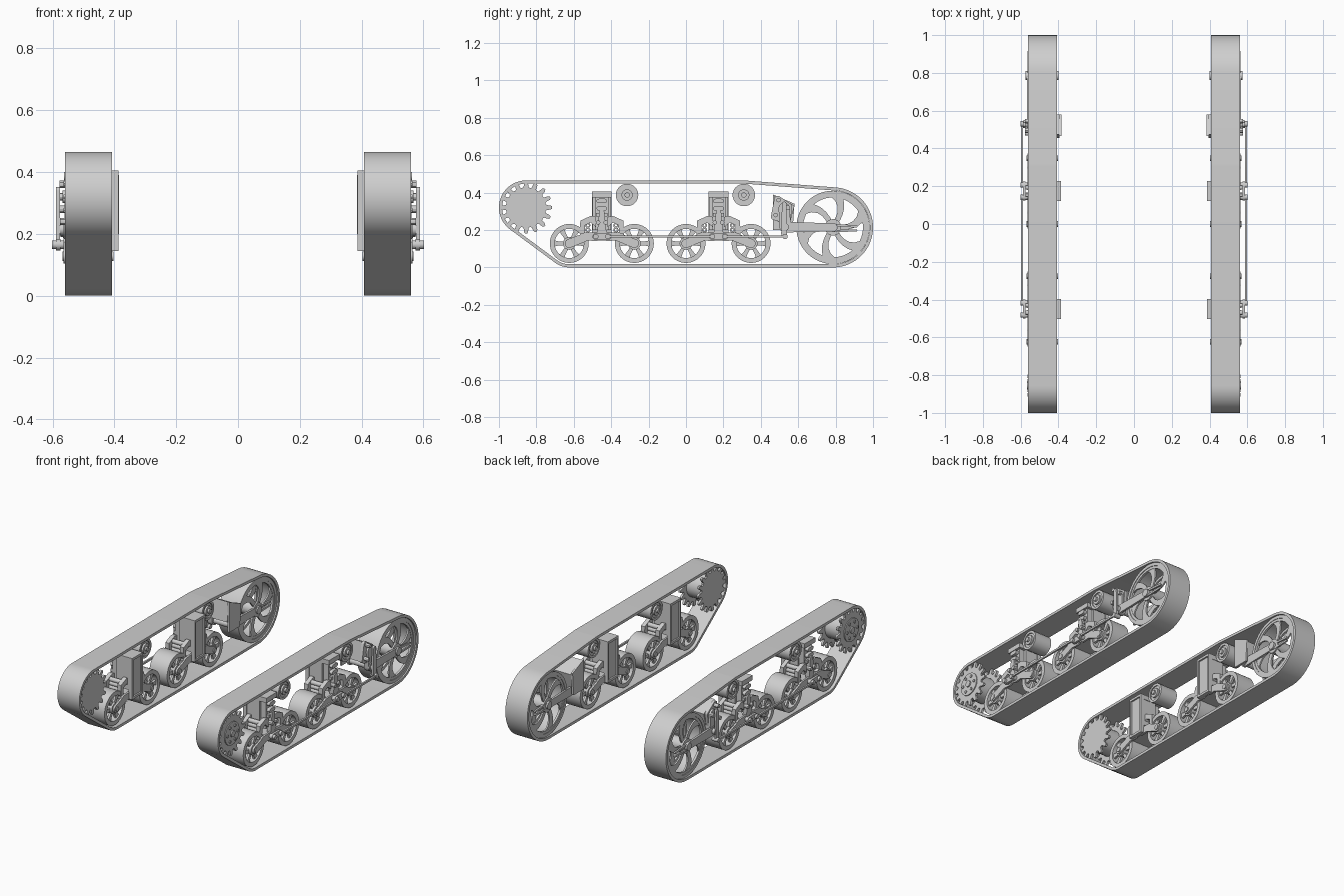
import bpy, bmesh, math

cube = bpy.data.objects.get("Cube")
if cube:
    bpy.data.objects.remove(cube, do_unlink=True)

mat = bpy.data.materials.new("steel grey")
mat.use_nodes = True
GREY = (0.62, 0.62, 0.62, 1)
mat.diffuse_color = GREY
mat.node_tree.nodes["Principled BSDF"].inputs["Base Color"].default_value = GREY

parts = []


def circle(y, z, r, n=32):
    return [(y + r * math.cos(math.tau * i / n), z + r * math.sin(math.tau * i / n)) for i in range(n)]


def hull(circles, n=24):
    """Convex outline wrapped around circles given as (y, z, radius)."""
    pts = sorted(p for c in circles for p in circle(*c, n))

    def chain(seq):
        out = []
        for p in seq:
            while len(out) > 1 and ((out[-1][0] - out[-2][0]) * (p[1] - out[-2][1])
                                    - (out[-1][1] - out[-2][1]) * (p[0] - out[-2][0])) <= 1e-9:
                out.pop()
            out.append(p)
        return out[:-1]
    return chain(pts) + chain(pts[::-1])


def rect(y0, y1, z0, z1):
    return [(y0, z0), (y1, z0), (y1, z1), (y0, z1)]


def prism(bm, pts, x0, x1):
    """Side outline extruded across the track."""
    a = [bm.verts.new((x0, y, z)) for y, z in pts]
    b = [bm.verts.new((x1, y, z)) for y, z in pts]
    bm.faces.new(a[::-1])
    bm.faces.new(b)
    for i in range(len(pts)):
        j = (i + 1) % len(pts)
        bm.faces.new((a[i], a[j], b[j], b[i]))


def ring(bm, outer, inner, x0, x1):
    """Closed band between two matching outlines."""
    loops = [[bm.verts.new((x, y, z)) for y, z in pts]
             for pts, x in ((outer, x0), (outer, x1), (inner, x1), (inner, x0))]
    n = len(outer)
    for k in range(4):
        a, b = loops[k], loops[(k + 1) % 4]
        for i in range(n):
            j = (i + 1) % n
            bm.faces.new((a[i], a[j], b[j], b[i]))


def disc(bm, y, z, r, x0, x1, n=32):
    prism(bm, circle(y, z, r, n), x0, x1)


def tube(bm, y, z, r, r_in, x0, x1, n=40):
    ring(bm, circle(y, z, r, n), circle(y, z, r_in, n), x0, x1)


def spokes(bm, y, z, r0, r1, w0, w1, count, swirl, x0, x1):
    """Flared, optionally swept spokes between two radii."""
    for k in range(count):
        left, right = [], []
        for s in range(6):
            t = s / 5
            r = r0 + (r1 - r0) * t
            a = math.tau * k / count + swirl * t * t
            w = (w0 + (w1 - w0) * t ** 3) / r
            left.append((y + r * math.cos(a + w), z + r * math.sin(a + w)))
            right.append((y + r * math.cos(a - w), z + r * math.sin(a - w)))
        prism(bm, right + left[::-1], x0, x1)


def finish(bm, name):
    """Make the part and mirror it to the other track."""
    bmesh.ops.recalc_face_normals(bm, faces=bm.faces[:])
    mesh = bpy.data.meshes.new(name)
    bm.to_mesh(mesh)
    bm.free()
    mesh.materials.append(mat)
    ob = bpy.data.objects.new(name, mesh)
    bpy.context.collection.objects.link(ob)
    ob.modifiers.new("Mirror", 'MIRROR')
    parts.append(ob)


SPROCKET, IDLER = (-0.855, 0.32), (0.786, 0.214)
BOGIES = {"front": -0.45, "rear": 0.174}
X0, X1 = 0.407, 0.56            # belt edges
WHEEL_Z, ARM = 0.128, 0.174

# Track belt wrapped round the end wheels, first road wheel and rear roller
run = [(*SPROCKET, 0.145), (BOGIES["front"] - ARM, WHEEL_Z, WHEEL_Z), (*IDLER, 0.214), (0.307, 0.385, 0.08)]
bm = bmesh.new()
ring(bm, hull(run, 72), hull([(y, z, r - 0.017) for y, z, r in run], 72), X0, X1)
finish(bm, "track_belt")

# Drive sprocket: two toothed plates on a drum, with a bolted hub
bm = bmesh.new()
teeth = []
for k in range(16):
    for f, r in ((-0.5, 0.106), (-0.3, 0.11), (-0.21, 0.132), (-0.1, 0.14), (0.1, 0.14), (0.21, 0.132), (0.3, 0.11)):
        a = math.tau * (k + f) / 16
        teeth.append((SPROCKET[0] + r * math.cos(a), SPROCKET[1] + r * math.sin(a)))
for x in (0.414, 0.539):
    prism(bm, teeth, x, x + 0.014)
disc(bm, *SPROCKET, 0.08, 0.42, 0.545)
finish(bm, "drive_sprocket")
bm = bmesh.new()
disc(bm, *SPROCKET, 0.072, 0.545, 0.559)
disc(bm, *SPROCKET, 0.02, 0.55, 0.567, 16)
for k in range(6):
    a = math.tau * k / 6
    disc(bm, SPROCKET[0] + 0.05 * math.cos(a), SPROCKET[1] + 0.05 * math.sin(a), 0.009, 0.55, 0.565, 6)
finish(bm, "sprocket_hub")

# Rear idler with swept spokes on both faces
bm = bmesh.new()
tube(bm, *IDLER, 0.196, 0.176, 0.415, 0.552, 56)
for x in (0.418, 0.534):
    tube(bm, *IDLER, 0.19, 0.16, x, x + 0.014, 56)
    spokes(bm, *IDLER, 0.035, 0.166, 0.014, 0.034, 6, 0.4, x + 0.002, x + 0.012)
disc(bm, *IDLER, 0.044, 0.412, 0.556)
disc(bm, *IDLER, 0.024, 0.40, 0.574, 20)
finish(bm, "idler_wheel")

# Idler tensioner: swing arm, tilted block and axle fork
bm = bmesh.new()
block = [(0.475, 0.385), (0.58, 0.33), (0.55, 0.215), (0.455, 0.265)]
prism(bm, block, 0.44, 0.53)
prism(bm, hull([(0.49, 0.365, 0.018), (0.47, 0.27, 0.016), (0.54, 0.25, 0.018), (0.55, 0.325, 0.018)]), 0.53, 0.548)
prism(bm, hull([(0.525, 0.315, 0.03), (0.53, 0.215, 0.03)]), 0.53, 0.56)
for x in (0.408, 0.553):
    prism(bm, hull([(0.53, 0.215, 0.028), (0.786, 0.214, 0.022)]), x, x + 0.013)
    for dz in (-0.02, 0.014):
        prism(bm, hull([(0.786, 0.214 + dz, 0.006), (0.91, 0.21 + dz * 0.6, 0.006)]), x + 0.002, x + 0.012)
disc(bm, 0.53, 0.215, 0.02, 0.40, 0.585, 20)
for y, z in ((0.495, 0.36), (0.545, 0.32), (0.48, 0.28)):
    disc(bm, y, z, 0.012, 0.54, 0.578, 12)
prism(bm, hull([(0.525, 0.34, 0.012), (0.525, 0.18, 0.016)]), 0.575, 0.588)
finish(bm, "idler_tensioner")
bm = bmesh.new()
prism(bm, [(0.465, 0.39), (0.58, 0.34), (0.57, 0.2), (0.465, 0.2)], 0.385, 0.398)
prism(bm, block, 0.395, 0.445)
finish(bm, "tensioner_mount")

for end, c in BOGIES.items():
    # Inner mounting plate with raised edges
    bm = bmesh.new()
    prism(bm, rect(c - 0.053, c + 0.053, 0.145, 0.405), 0.396, 0.412)
    ring(bm, rect(c - 0.053, c + 0.053, 0.145, 0.405), rect(c - 0.042, c + 0.042, 0.16, 0.39), 0.386, 0.397)
    finish(bm, end + "_bogie_mount")

    # Suspension bracket: cap, column and flared lower frame
    bm = bmesh.new()
    prism(bm, rect(c - 0.053, c + 0.053, 0.375, 0.405), 0.41, 0.55)
    prism(bm, rect(c - 0.036, c + 0.036, 0.2, 0.38), 0.41, 0.535)
    for s in (-1, 1):
        prism(bm, rect(*sorted((c + s * 0.036, c + s * 0.05)), 0.2, 0.38), 0.41, 0.5)
        flare = [(0.03, 0.27), (0.06, 0.275), (0.115, 0.25), (0.118, 0.165), (0.092, 0.165),
                 (0.09, 0.225), (0.06, 0.24), (0.03, 0.215)]
        for x in (0.42, 0.522):
            prism(bm, [(c + s * y, z) for y, z in flare], x, x + 0.026)
    prism(bm, rect(c - 0.07, c + 0.07, 0.15, 0.18), 0.42, 0.55)
    finish(bm, end + "_bogie_bracket")

    # Spring packs and outer fittings on the column face
    bm = bmesh.new()
    for z in (0.355, 0.315):
        prism(bm, hull([(c - 0.016, z, 0.012), (c + 0.016, z, 0.012)]), 0.53, 0.556)
    prism(bm, rect(c - 0.03, c + 0.03, 0.272, 0.29), 0.53, 0.552)
    for s in (-1, 1):
        for z in (0.2, 0.225, 0.25):
            tube(bm, c + s * 0.075, z, 0.014, 0.006, 0.44, 0.53, 16)
        disc(bm, c + s * 0.02, 0.24, 0.012, 0.53, 0.575, 12)
    prism(bm, hull([(c, 0.295, 0.014), (c, 0.175, 0.026)]), 0.535, 0.562)
    finish(bm, end + "_bogie_springs")

    # Rocker arms from the bracket to each wheel axle
    bm = bmesh.new()
    for s in (-1, 1):
        for x in (0.408, 0.552):
            prism(bm, hull([(c + s * 0.03, 0.165, 0.024), (c + s * 0.1, 0.165, 0.02)]), x, x + 0.012)
            prism(bm, hull([(c + s * 0.08, 0.165, 0.022), (c + s * ARM, WHEEL_Z, 0.024)]), x, x + 0.012)
        disc(bm, c + s * 0.032, 0.165, 0.014, 0.405, 0.602, 16)
        disc(bm, c + s * ARM, WHEEL_Z, 0.015, 0.402, 0.568, 16)
    prism(bm, hull([(c - 0.032, 0.165, 0.018), (c + 0.032, 0.165, 0.018)]), 0.574, 0.588)
    finish(bm, end + "_rocker_arms")

    # Spoked road wheels
    for s, side in ((-1, "leading"), (1, "trailing")):
        y = c + s * ARM
        bm = bmesh.new()
        tube(bm, y, WHEEL_Z, 0.104, 0.078, 0.422, 0.546)
        for x in (0.432, 0.522):
            spokes(bm, y, WHEEL_Z, 0.025, 0.082, 0.01, 0.017, 6, 0, x, x + 0.014)
        disc(bm, y, WHEEL_Z, 0.034, 0.42, 0.55, 24)
        finish(bm, f"{end}_{side}_road_wheel")

    # Return roller with stepped hub
    bm = bmesh.new()
    y = c + 0.135
    tube(bm, y, 0.387, 0.06, 0.045, 0.425, 0.545, 32)
    disc(bm, y, 0.387, 0.048, 0.432, 0.538)
    disc(bm, y, 0.387, 0.03, 0.42, 0.55, 24)
    disc(bm, y, 0.387, 0.014, 0.41, 0.563, 16)
    finish(bm, end + "_return_roller")

# Long linkage rods outside the bogies
bm = bmesh.new()
for y0, y1 in ((-0.42, 0.142), (0.206, 0.53)):
    prism(bm, hull([(y0, 0.165, 0.006), (y1, 0.165, 0.006)], 12), 0.588, 0.599)
disc(bm, 0.53, 0.165, 0.014, 0.56, 0.602, 16)
finish(bm, "linkage_rods")

# Smooth round surfaces, keep hard edges
for ob in parts:
    ob.select_set(True)
bpy.context.view_layer.objects.active = parts[0]
bpy.ops.object.shade_smooth_by_angle(angle=math.radians(30))
